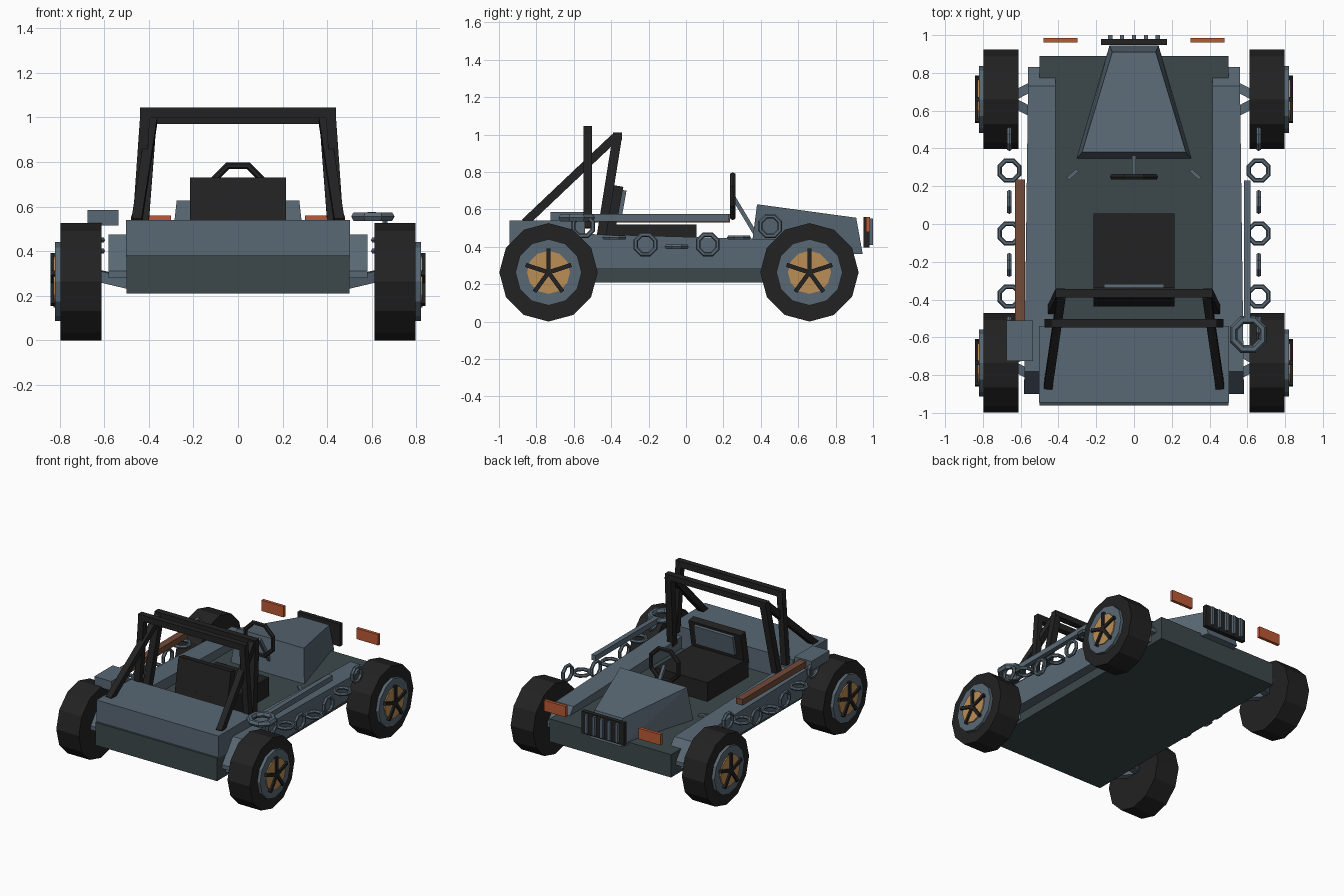
import bpy, bmesh, math
from mathutils import Vector, Matrix

if "Cube" in bpy.data.objects:
    bpy.data.objects.remove(bpy.data.objects["Cube"])

def mat(name, c):
    m = bpy.data.materials.new(name)
    m.diffuse_color = (*c, 1)
    m.use_nodes = True
    m.node_tree.nodes["Principled BSDF"].inputs["Base Color"].default_value = m.diffuse_color
    return m

BLUE = mat("slate blue", (.10, .14, .175))
DARK = mat("dark grey green", (.045, .065, .07))
BLACK = mat("black", (.016, .016, .016))
GOLD = mat("brass", (.50, .27, .09))
ORANGE = mat("orange", (.50, .10, .035))
BROWN = mat("brown wood", (.17, .07, .04))

def finish(name, bm, m):
    bmesh.ops.recalc_face_normals(bm, faces=bm.faces)
    me = bpy.data.meshes.new(name)
    bm.to_mesh(me)
    bm.free()
    me.materials.append(m)
    o = bpy.data.objects.new(name, me)
    bpy.context.scene.collection.objects.link(o)
    return o

def hull(name, pts, m):
    bm = bmesh.new()
    for p in pts:
        bm.verts.new(p)
    bmesh.ops.convex_hull(bm, input=bm.verts)
    bmesh.ops.dissolve_limit(bm, angle_limit=.01, verts=bm.verts, edges=bm.edges)
    return finish(name, bm, m)

def box(name, x, y, z, m):
    return hull(name, [(a, b, c) for a in x for b in y for c in z], m)

def beam(name, p, q, t, m, side=(1, 0, 0)):
    p, q = Vector(p), Vector(q)
    d = (q - p).normalized()
    u = d.cross(Vector(side)).normalized()
    v = d.cross(u)
    h = t / 2
    return hull(name, [e + u * a + v * b for e in (p, q) for a in (-h, h) for b in (-h, h)], m)

def disc(name, x0, x1, y, z, r, n, m):
    # n-sided cylinder along x
    pts = [(x, y + r * math.sin(2 * math.pi * i / n), z + r * math.cos(2 * math.pi * i / n))
           for x in (x0, x1) for i in range(n)]
    return hull(name, pts, m)

def ring(name, c, R, r, axis, m, n=8, k=6):
    bm = bmesh.new()
    rot = Vector((0, 0, 1)).rotation_difference(Vector(axis)).to_matrix()
    g = []
    for i in range(n):
        a = 2 * math.pi * (i + .5) / n
        row = []
        for j in range(k):
            b = 2 * math.pi * j / k
            w = R + r * math.cos(b)
            row.append(bm.verts.new(Vector(c) + rot @ Vector((w * math.cos(a), w * math.sin(a), r * math.sin(b)))))
        g.append(row)
    for i in range(n):
        for j in range(k):
            i2, j2 = (i + 1) % n, (j + 1) % k
            bm.faces.new((g[i][j], g[i2][j], g[i2][j2], g[i][j2]))
    return finish(name, bm, m)

# body: tub, rear deck, tapered hood
box("tub", (-.5, .5), (-.96, .89), (.21, .38), DARK)
box("rear_deck", (-.503, .503), (-.945, -.54), (.375, .54), BLUE)
hull("hood", [(s * x, y, z) for s in (-1, 1) for x, y, z in
              ((.305, .345, .36), (.275, .38, .627), (.13, .945, .36), (.115, .91, .555))], BLUE)

# side pods
prof = [(-.9, .28), (-.9, .31), (-.78, .475), (.73, .432), (.755, .38), (.83, .31), (.83, .28)]
for s, n in ((-1, "left"), (1, "right")):
    hull(n + "_side_pod", [(s * x, y, z) for y, z in prof
                           for x in (.415, .582 - .022 * (y + .9) / 1.73)], BLUE)

# grille and lamps
box("grille", (-.175, .175), (.948, .98), (.395, .56), BLACK)
for i in range(5):
    x = -.126 + .063 * i
    box("grille_bar", (x - .011, x + .011), (.975, 1.0), (.41, .55), BLUE)
for s in (-1, 1):
    box("lamp", (s * .30, s * .48), (.962, .985), (.48, .56), ORANGE)

# seat with forward-leaning back
box("seat_base", (-.215, .215), (-.43, .055), (.375, .52), BLACK)
hull("seat_back", [(x, y, z) for x in (-.215, .215) for y, z in
                   ((-.437, .48), (-.38, .48), (-.392, .73), (-.335, .72))], BLACK)
hull("seat_panel", [(x, y, z) for x in (-.16, .16) for y, z in
                    ((-.38, .56), (-.344, .555), (-.35, .705), (-.318, .70))], BLUE)

# steering
ring("steering_wheel", (0, .25, .67), .122, .016, (0, 1, 0), BLACK)
beam("steering_column", (0, .25, .67), (0, .37, .47), .022, BLUE)
for s in (-1, 1):
    beam("pedal_rod", (s * .35, .24, .385), (s * .30, .285, .385), .02, BLUE, (0, 0, 1))

# roll cage
for s in (-1, 1):
    beam("rear_hoop_post", (s * .452, -.525, .5), (s * .415, -.525, 1.03), .045, BLACK)
    beam("front_hoop_post", (s * .432, -.455, .44), (s * .39, -.367, .99), .05, BLACK)
    beam("cage_brace", (s * .385, -.38, .985), (s * .455, -.86, .53), .045, BLACK)
box("rear_hoop_top", (-.44, .44), (-.547, -.503), (.998, 1.045), BLACK)
box("front_hoop_top", (-.415, .415), (-.39, -.343), (.97, 1.012), BLACK)

# wheels and suspension
for s in (-1, 1):
    for yw in (-.735, .66):
        disc("tyre", s * .612, s * .797, yw, .263, .263, 12, BLACK)
        disc("rim", s * .79, s * .82, yw, .263, .177, 12, BLUE)
        disc("hub_disc", s * .81, s * .828, yw, .263, .115, 12, GOLD)
        for i in range(5):
            a = 2 * math.pi * i / 5
            beam("spoke", (s * .829, yw, .263),
                 (s * .829, yw + .128 * math.sin(a), .263 + .128 * math.cos(a)), .023, BLACK)
        for d in (-.11, .11):
            beam("suspension_arm", (s * .46, yw + d, .25), (s * .63, yw + d * .2, .29), .05, BLUE, (0, 0, 1))

# sagging chains, links alternate direction
for s in (-1, 1):
    for i in range(7):
        d = .5 - i / 6
        ring("chain_link", (s * .66, d - .05, .40 + .44 * d * d), .056, .013,
             (1, 0, 0) if i % 2 == 0 else (0, 0, 1), BLUE)

# tools carried on the sides
box("tool_bar", (.582, .618), (-.50, .23), (.535, .575), BLUE)
ring("tool_ring", (.605, -.585, .555), .083, .022, (0, 0, 1), BLUE)
box("hammer_handle", (-.63, -.578), (-.52, .235), (.53, .575), BROWN)
box("hammer_head", (-.675, -.535), (-.725, -.51), (.515, .585), BLUE)
